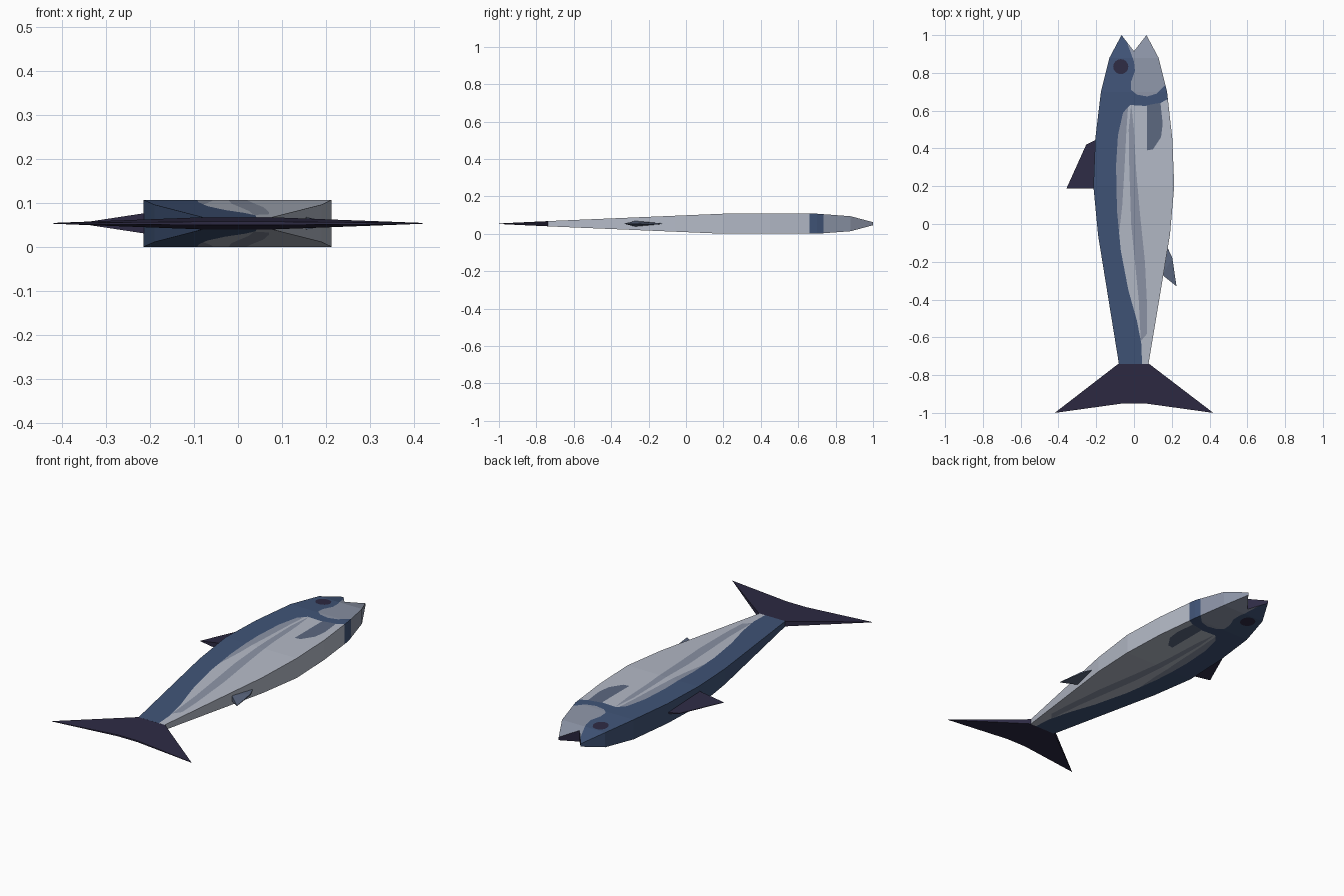
import bpy, bmesh, math
from mathutils import Vector
from mathutils.geometry import delaunay_2d_cdt

if "Cube" in bpy.data.objects:
    bpy.data.objects.remove(bpy.data.objects["Cube"])

MID = 0.0535  # height of the fish's middle plane


def material(name, hex_code):
    def lin(c):
        return c / 12.92 if c <= 0.04045 else ((c + 0.055) / 1.055) ** 2.4
    m = bpy.data.materials.new(name)
    m.diffuse_color = [lin(int(hex_code[i:i + 2], 16) / 255) for i in (0, 2, 4)] + [1]
    m.use_nodes = True
    m.node_tree.nodes["Principled BSDF"].inputs["Base Color"].default_value = m.diffuse_color
    return m


silver = material("silver belly", "b4bac7")
grey = material("grey scales", "8c94a6")
navy = material("navy back", "405477")
plum = material("dark plum", "2d2a43")
slate = material("slate fin", "5c6880")
MATS = [silver, grey, navy, plum, slate]


def inside(p, poly):
    hit = False
    for (x1, y1), (x2, y2) in zip(poly, poly[1:] + poly[:1]):
        if (y1 > p[1]) != (y2 > p[1]) and p[0] < (x2 - x1) * (p[1] - y1) / (y2 - y1) + x1:
            hit = not hit
    return hit


def finish(bm, name, mats):
    bmesh.ops.recalc_face_normals(bm, faces=bm.faces)
    mesh = bpy.data.meshes.new(name)
    bm.to_mesh(mesh)
    bm.free()
    for m in mats:
        mesh.materials.append(m)
    obj = bpy.data.objects.new(name, mesh)
    bpy.context.collection.objects.link(obj)
    return obj


def slab(name, outline, mat):
    """Flat fin from (x, y, half thickness) points, mirrored about MID."""
    bm = bmesh.new()
    top = [bm.verts.new((x, y, MID + h)) for x, y, h in outline]
    low = [bm.verts.new((x, y, MID - h)) for x, y, h in outline]
    n = len(outline)
    caps = [bm.faces.new(top), bm.faces.new(low[::-1])]
    for i in range(n):
        j = (i + 1) % n
        bm.faces.new((top[i], low[i], low[j], top[j]))
    bmesh.ops.triangulate(bm, faces=caps)
    return finish(bm, name, [mat])


# Body outline: left side up to the jaw, mouth notch, right side down
outline = [(-0.08, -0.74), (-0.19, -0.06), (-0.215, 0.2), (-0.205, 0.45), (-0.175, 0.7),
           (-0.13, 0.88), (-0.066, 1.0), (0, 0.915), (0.066, 1.0), (0.13, 0.88),
           (0.175, 0.7), (0.203, 0.45), (0.213, 0.2), (0.19, -0.06), (0.077, -0.74)]
thickness = [(-0.74, 0.014), (0.2, 0.0535), (0.7, 0.0535), (0.88, 0.04), (1.0, 0.008)]


def half(y):
    for (a, ha), (b, hb) in zip(thickness, thickness[1:]):
        if y <= b:
            return ha + (hb - ha) * (y - a) / (b - a)
    return thickness[-1][1]


# Painted areas, later ones cover earlier ones
head = [(-0.3, 1.1), (0.3, 1.1), (0.3, 0.68), (0, 0.66), (-0.3, 0.66)]
shade = [(-0.13, 0.64), (-0.03, 0.64), (-0.04, 0.5), (-0.05, 0.3), (-0.062, 0.1),
         (-0.08, -0.06), (-0.13, -0.06)]
stripe = [(-0.015, 0.635), (-0.028, 0.5), (-0.025, 0.3), (-0.015, 0.0), (0.005, -0.2),
          (0.025, -0.4), (0.036, -0.62), (0.07, -0.58), (0.07, -0.45), (0.058, -0.2),
          (0.032, 0.05), (0.01, 0.3), (0, 0.5)]
back = [(-0.066, 1.02), (-0.035, 0.955), (0, 0.86), (0.005, 0.81), (-0.015, 0.755),
        (-0.015, 0.71), (0.015, 0.685), (0.07, 0.675), (0.12, 0.69), (0.165, 0.735),
        (0.25, 0.745), (0.25, 0.655), (0.175, 0.66), (0.14, 0.64), (0.06, 0.625),
        (-0.02, 0.63), (-0.058, 0.59), (-0.085, 0.47), (-0.095, 0.31), (-0.09, 0.07),
        (-0.07, -0.14), (-0.03, -0.35), (0.015, -0.51), (0.04, -0.64), (0.043, -0.8),
        (-0.4, -0.8), (-0.4, 1.1)]
pectoral = [(0.068, 0.628), (0.14, 0.642), (0.152, 0.53), (0.143, 0.46), (0.1, 0.395),
            (0.068, 0.39)]
eye = [(-0.07 + 0.04 * math.cos(a * math.pi / 8), 0.833 + 0.04 * math.sin(a * math.pi / 8))
       for a in range(16)]
regions = [(head, 1), (shade, 1), (stripe, 1), (back, 2), (pectoral, 4), (eye, 3)]


def build_body():
    # Cut the flat outline along every colour border and thickness crease
    pts, edges = [], []

    def add(line, closed=True):
        s, n = len(pts), len(line)
        pts.extend(Vector(p) for p in line)
        edges.extend((s + i, s + (i + 1) % n) for i in range(n if closed else n - 1))

    for poly in [outline] + [r for r, _ in regions]:
        add(poly)
    for y, _ in thickness[1:-1]:
        add([(-0.3, y), (0.3, y)], closed=False)
    co, _, tris, *_ = delaunay_2d_cdt(pts, edges, [], 0, 1e-5)

    bm = bmesh.new()
    top = [bm.verts.new((p.x, p.y, MID + half(p.y))) for p in co]
    low = [bm.verts.new((p.x, p.y, MID - half(p.y))) for p in co]
    sides = {}
    for t in tris:
        c = sum((co[i] for i in t), Vector((0, 0))) / len(t)
        if not inside(c, outline):
            continue
        mat = 0
        for poly, index in regions:
            if inside(c, poly):
                mat = index
        bm.faces.new([top[i] for i in t]).material_index = mat
        bm.faces.new([low[i] for i in reversed(t)]).material_index = mat
        for a, b in zip(t, list(t[1:]) + [t[0]]):
            if (b, a) in sides:
                del sides[(b, a)]
            else:
                sides[(a, b)] = mat
    # Side walls take the colour beside them; the mouth lining is dark
    for (a, b), mat in sides.items():
        m = (co[a] + co[b]) / 2
        mouth = m.y > 0.91 and abs(m.x) < 0.067
        wall = bm.faces.new((top[a], low[a], low[b], top[b]))
        wall.material_index = 3 if mouth else mat
    bmesh.ops.delete(bm, geom=[v for v in bm.verts if not v.link_faces], context='VERTS')
    finish(bm, "fish_body", MATS)


build_body()

# Tail fin
slab("tail_fin", [(-0.08, -0.738, 0.0138), (-0.42, -1.0, 0.001), (-0.06, -0.95, 0.004),
                  (0.06, -0.95, 0.004), (0.42, -1.0, 0.001), (0.077, -0.738, 0.0138)], plum)
# Back fin
slab("back_fin", [(-0.195, 0.45, 0.004), (-0.253, 0.42, 0.002), (-0.358, 0.187, 0.001),
                  (-0.2, 0.187, 0.025)], plum)
# Small belly fin
slab("belly_fin", [(0.165, -0.12, 0.002), (0.18, -0.13, 0.002), (0.203, -0.18, 0.004),
                   (0.225, -0.33, 0.001), (0.15, -0.27, 0.015)], slate)
